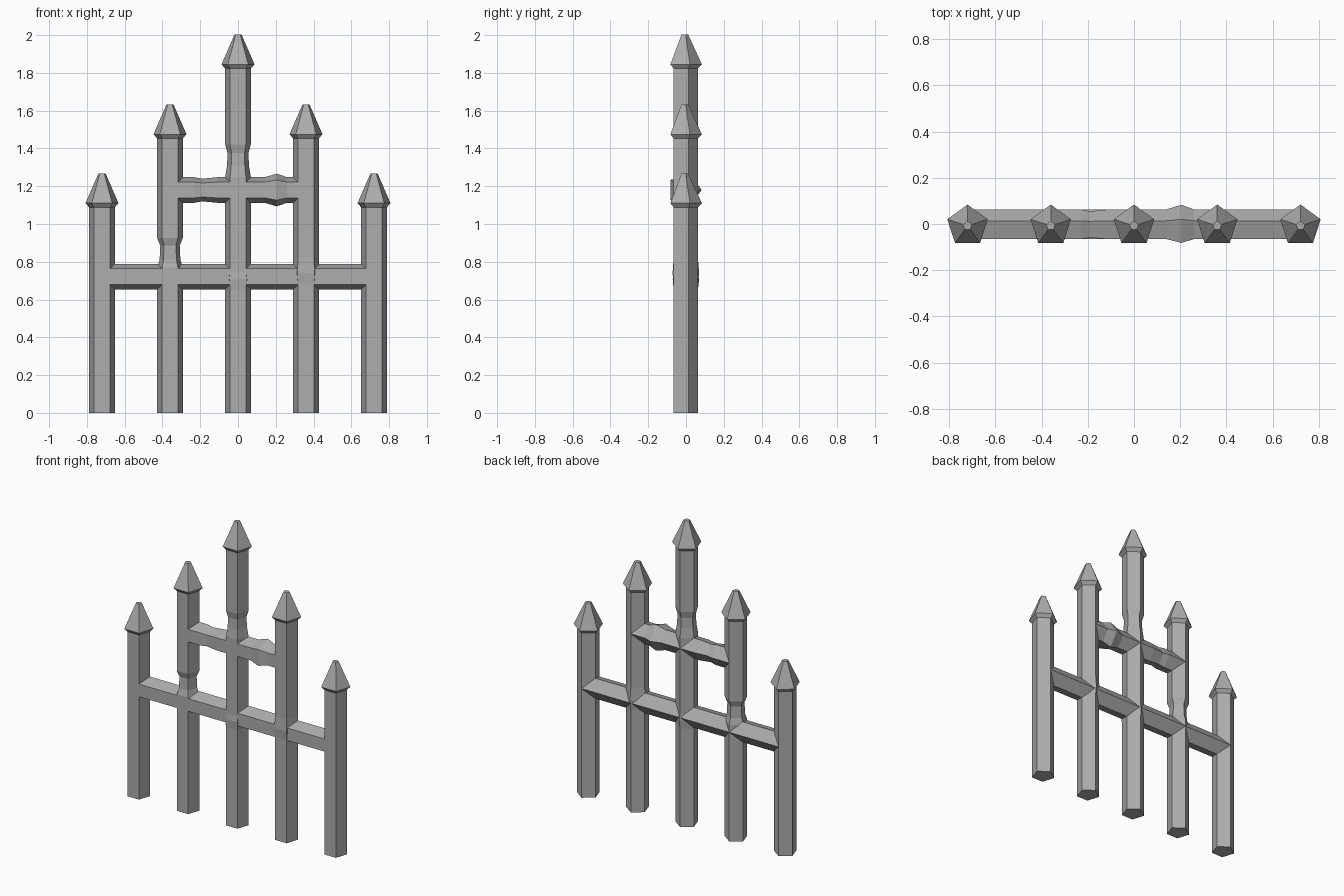
import bpy, bmesh, math
from mathutils import Vector

cube = bpy.data.objects.get("Cube")
if cube:
    bpy.data.objects.remove(cube, do_unlink=True)

iron = bpy.data.materials.new("grey_iron")
iron.use_nodes = True
GREY = (0.42, 0.42, 0.42, 1)
iron.diffuse_color = GREY
iron.node_tree.nodes["Principled BSDF"].inputs["Base Color"].default_value = GREY

SIDES, R, DEPTH = 5, 0.071, -0.008


def bar(name, start, along, rings):
    """Five-sided rod with its flat side to the front; rings are (distance, radius)."""
    along = Vector(along)
    side = Vector((along.z, 0, along.x))
    back = Vector((0, 1, 0))
    bm = bmesh.new()
    loops = []
    for dist, radius in rings:
        centre = Vector(start) + along * dist
        angles = [math.tau * i / SIDES for i in range(SIDES)]
        loops.append([bm.verts.new(centre + radius * (back * math.cos(a) + side * math.sin(a)))
                      for a in angles])
    for low, high in zip(loops, loops[1:]):
        for i in range(SIDES):
            j = (i + 1) % SIDES
            bm.faces.new((low[i], low[j], high[j], high[i]))
    bm.faces.new(loops[0])
    bm.faces.new(loops[-1])
    bmesh.ops.recalc_face_normals(bm, faces=bm.faces)
    mesh = bpy.data.meshes.new(name)
    bm.to_mesh(mesh)
    bm.free()
    mesh.materials.append(iron)
    obj = bpy.data.objects.new(name, mesh)
    bpy.context.collection.objects.link(obj)


# Posts: name, x, height of the spike shoulder, dents and swellings
UP = (0, 0, 1)
posts = [
    ("outer_right", -0.72, 1.11, []),
    ("inner_right", -0.36, 1.475, [(0.77, R), (0.81, 0.058), (0.885, 0.054), (0.925, R)]),
    ("middle", 0, 1.845, [(0.65, R), (0.705, 0.077), (0.745, R),
                          (1.25, R), (1.31, 0.061), (1.375, 0.058), (1.42, R)]),
    ("inner_left", 0.36, 1.475, [(0.68, R), (0.74, 0.078), (0.82, R)]),
    ("outer_left", 0.72, 1.11, []),
]
for name, x, top, dents in posts:
    bar(name + "_post", (x, DEPTH, 0), UP, [(0, R), *dents, (top - 0.02, R)])
    bar(name + "_spike", (x, DEPTH, top), UP, [(-0.022, R), (0, 0.092), (0.157, 0.02)])

# Rails
ACROSS = (1, 0, 0)
bar("lower_rail", (0, DEPTH, 0.722), ACROSS, [(-0.72, R), (0.72, R)])
bar("upper_rail", (0, DEPTH, 1.18), ACROSS,
    [(-0.36, R), (-0.23, R), (-0.19, 0.063), (-0.11, R),
     (0.14, R), (0.205, 0.091), (0.26, R), (0.36, R)])
